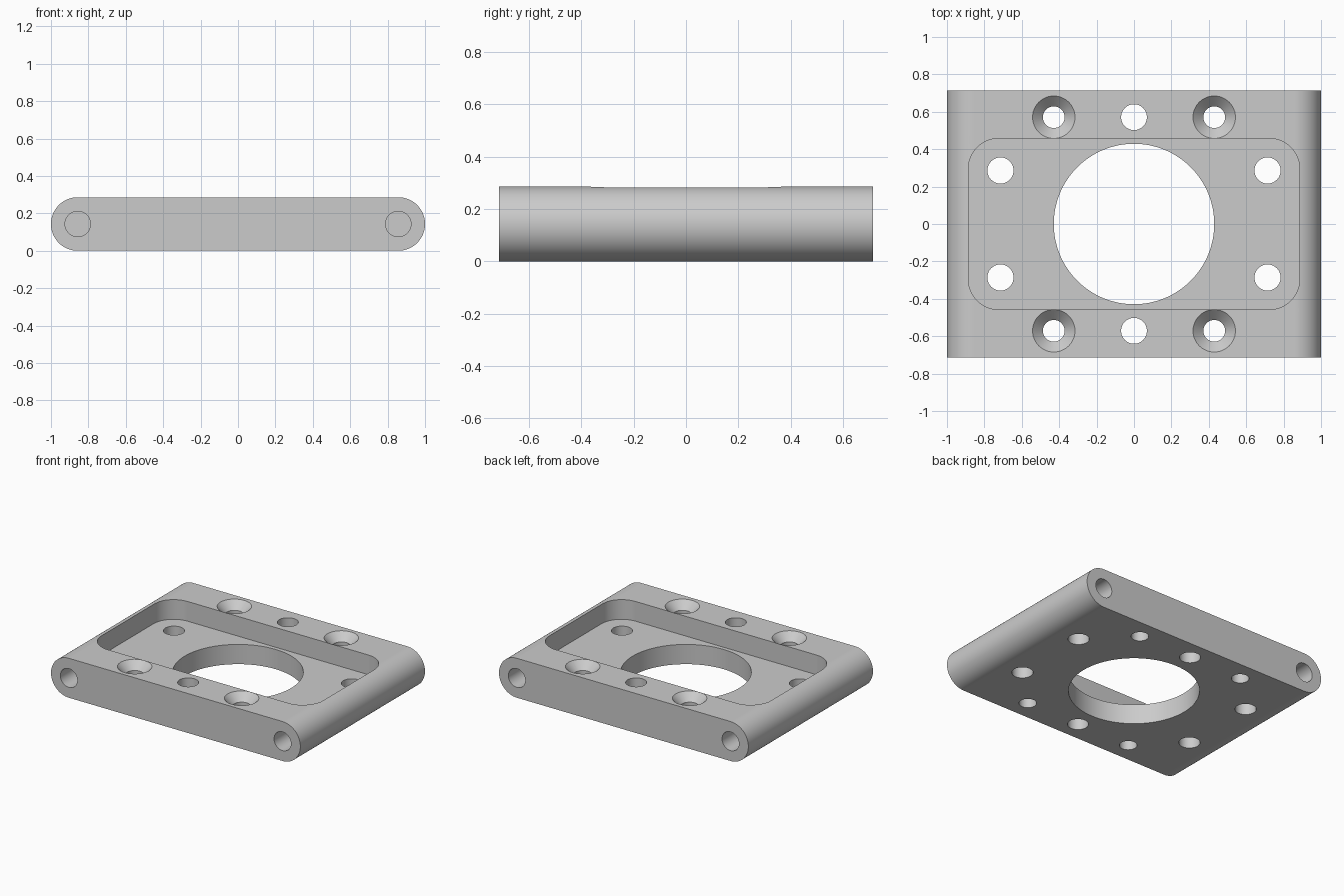
import bpy, bmesh
from math import pi, cos, sin, radians
from mathutils import Matrix, Vector

cube = bpy.data.objects.get("Cube")
if cube:
    bpy.data.objects.remove(cube, do_unlink=True)

HALF_X, HALF_Y, THICK = 1.0, 0.714, 0.286
FLOOR = 0.143
ROUND = THICK / 2
PIN_X = HALF_X - ROUND

grey = bpy.data.materials.new("machined grey")
grey.use_nodes = True
colour = (0.6, 0.6, 0.6, 1)
grey.diffuse_color = colour
grey.node_tree.nodes["Principled BSDF"].inputs["Base Color"].default_value = colour


def new_object(name, bm):
    bmesh.ops.recalc_face_normals(bm, faces=bm.faces)
    mesh = bpy.data.meshes.new(name)
    bm.to_mesh(mesh)
    bm.free()
    mesh.materials.append(grey)
    obj = bpy.data.objects.new(name, mesh)
    bpy.context.collection.objects.link(obj)
    return obj


def rounded_rect(half_w, half_h, r, steps):
    """Outline of a rectangle with round corners, centred on the origin."""
    points = []
    for quarter, (sx, sy) in enumerate([(1, 1), (-1, 1), (-1, -1), (1, -1)]):
        for i in range(steps + 1):
            a = (quarter + i / steps) * pi / 2
            p = Vector((sx * (half_w - r) + r * cos(a), sy * (half_h - r) + r * sin(a)))
            if not points or (p - points[-1]).length > 1e-5:
                points.append(p)
    if (points[0] - points[-1]).length < 1e-5:
        points.pop()
    return points


def prism(name, outline, place, depth):
    """Extrude a flat outline placed in space by a function."""
    bm = bmesh.new()
    face = bm.faces.new([bm.verts.new(place(p)) for p in outline])
    out = bmesh.ops.extrude_face_region(bm, geom=[face])
    moved = [v for v in out["geom"] if isinstance(v, bmesh.types.BMVert)]
    bmesh.ops.translate(bm, verts=moved, vec=depth)
    return new_object(name, bm)


def drill(name, centre, r_low, r_high, length, sides=48, along_y=False):
    """Cylinder or cone cutter, centred on a point."""
    bm = bmesh.new()
    turn = Matrix.Rotation(pi / 2, 4, "X") if along_y else Matrix()
    bmesh.ops.create_cone(bm, cap_ends=True, segments=sides, radius1=r_low, radius2=r_high,
                          depth=length, matrix=Matrix.Translation(centre) @ turn)
    return new_object(name, bm)


# Plate with fully rounded left and right sides
plate = prism("mounting_plate", rounded_rect(HALF_X, ROUND, ROUND, 24),
              lambda p: (p.x, -HALF_Y, p.y + ROUND), (0, 2 * HALF_Y, 0))

# Rounded pocket in the top and the large bore through its floor
cutters = [
    prism("pocket_cutter", rounded_rect(0.885, 0.457, 0.16, 14),
          lambda p: (p.x, p.y, FLOOR), (0, 0, 0.4)),
    drill("bore_cutter", (0, 0, 0.1), 0.429, 0.429, 1, 96),
]

RIM, SINK = 0.1135, 0.0555
for sy in (-1, 1):
    # Plain holes on the front and back rails
    cutters.append(drill("rail_hole_cutter", (0, sy * 0.571, 0.1), 0.069, 0.069, 1))
    for sx in (-1, 1):
        # Holes in the pocket floor
        cutters.append(drill("floor_hole_cutter", (sx * 0.714, sy * 0.286, 0.1), 0.07, 0.07, 1))
        # Countersunk screw holes, the cone running slightly above the top
        x, y = sx * 0.429, sy * 0.571
        cutters.append(drill("screw_hole_cutter", (x, y, 0.1), 0.058, 0.058, 1))
        cutters.append(drill("countersink_cutter", (x, y, THICK), RIM - SINK, RIM + SINK,
                             2 * SINK))
        # Blind pin holes in the front and back ends
        cutters.append(drill("pin_hole_cutter", (sx * PIN_X, sy * HALF_Y, ROUND), 0.068, 0.068,
                             0.5, along_y=True))

for cutter in cutters:
    mod = plate.modifiers.new(cutter.name, "BOOLEAN")
    mod.operation = "DIFFERENCE"
    mod.solver = "EXACT"
    mod.object = cutter

# Bake the cuts, then discard the cutters
graph = bpy.context.evaluated_depsgraph_get()
graph.update()
cut_mesh = bpy.data.meshes.new_from_object(plate.evaluated_get(graph))
plate.modifiers.clear()
plate.data = cut_mesh
for cutter in cutters:
    bpy.data.objects.remove(cutter, do_unlink=True)
plate.data.materials.clear()
plate.data.materials.append(grey)

# Smooth curved walls, crisp machined edges
bpy.ops.object.select_all(action="DESELECT")
plate.select_set(True)
bpy.context.view_layer.objects.active = plate
bpy.ops.object.shade_smooth_by_angle(angle=radians(25))
weighted = plate.modifiers.new("even_shading", "WEIGHTED_NORMAL")
weighted.keep_sharp = True
